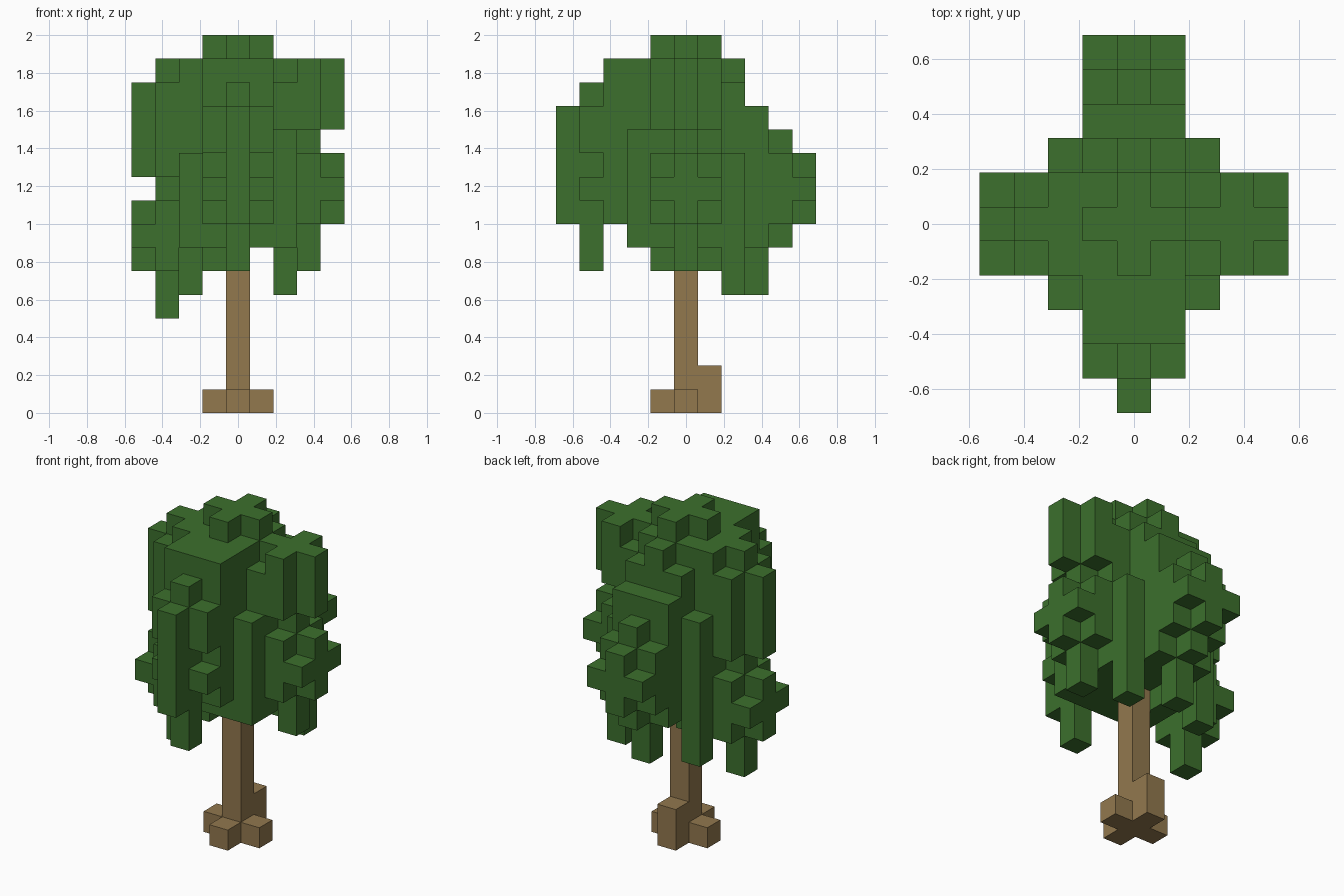
import bpy
import bmesh
from mathutils import Vector

VOXEL = 0.125

cube = bpy.data.objects.get("Cube")
if cube:
    bpy.data.objects.remove(cube)


def make_material(name, color):
    mat = bpy.data.materials.new(name)
    mat.use_nodes = True
    mat.diffuse_color = color
    mat.node_tree.nodes["Principled BSDF"].inputs["Base Color"].default_value = color
    return mat


def column(cells, x, y, low, high):
    """Fill a vertical run of cells; x and y are single values or ranges."""
    xs = [x] if isinstance(x, int) else x
    ys = [y] if isinstance(y, int) else y
    cells.update((i, j, k) for i in xs for j in ys for k in range(low, high))


def cross(cells, x, y, low, high):
    """Fill a plus-shaped column."""
    column(cells, range(x - 1, x + 2), y, low, high)
    column(cells, x, range(y - 1, y + 2), low, high)


def build(name, cells, mat):
    """Make one blocky mesh holding only the outer faces of the cells."""
    bm = bmesh.new()
    corners = {}

    def vert(point):
        key = tuple(round(c * 2) for c in point)
        if key not in corners:
            corners[key] = bm.verts.new(point * VOXEL)
        return corners[key]

    for cell in sorted(cells):
        centre = Vector(cell) + Vector((0, 0, 0.5))
        for axis in range(3):
            for sign in (-1, 1):
                n = Vector((0, 0, 0))
                n[axis] = sign
                if tuple(int(a + b) for a, b in zip(cell, n)) in cells:
                    continue
                u = Vector((0, 0, 0))
                u[(axis + 1) % 3] = 1
                v = n.cross(u)
                loop = [-u - v, u - v, u + v, v - u]
                bm.faces.new([vert(centre + (n + c) / 2) for c in loop])
    mesh = bpy.data.meshes.new(name)
    bm.to_mesh(mesh)
    bm.free()
    mesh.materials.append(mat)
    obj = bpy.data.objects.new(name, mesh)
    bpy.context.collection.objects.link(obj)


bark = make_material("bark brown", (0.287, 0.188, 0.076, 1))
leaf = make_material("leaf green", (0.045, 0.162, 0.026, 1))
arm = range(-1, 2)

# Trunk with spreading roots, the back root taller
trunk = set()
column(trunk, 0, 0, 0, 7)
cross(trunk, 0, 0, 0, 1)
column(trunk, 0, 1, 0, 2)
build("trunk", trunk, bark)

# Crown core and top
crown = set()
column(crown, arm, arm, 7, 15)
cross(crown, 0, 0, 15, 16)
column(crown, -1, arm, 6, 7)
column(crown, 0, 0, 7, 8)
column(crown, (-2, 2), arm, 7, 14)
column(crown, -2, arm, 14, 15)
column(crown, 2, 0, 14, 15)

# Front foliage
column(crown, arm, -2, 7, 15)
column(crown, arm, -3, 8, 15)
column(crown, 0, -4, 6, 14)
column(crown, 0, -5, 8, 13)
column(crown, (-1, 1), -4, 9, 10)
column(crown, (-1, 1), -4, 11, 13)

# Back foliage
column(crown, arm, 2, 7, 14)
column(crown, 0, 2, 14, 15)
column(crown, arm, 3, 7, 13)
column(crown, 0, 3, 5, 7)
column(crown, 0, 4, 7, 12)
column(crown, (-1, 1), 4, 8, 11)
column(crown, 0, 5, 8, 11)
column(crown, (-1, 1), 5, 9, 10)

# Hanging corner strands
column(crown, 2, -2, 7, 12)
column(crown, -2, -2, 7, 11)
column(crown, -2, 2, 5, 12)
column(crown, 2, 2, 5, 11)

# Left clusters
column(crown, 3, 0, 6, 15)
column(crown, 3, (-1, 1), 8, 11)
column(crown, 3, (-1, 1), 12, 15)
column(crown, 4, 0, 8, 11)
column(crown, 4, (-1, 1), 9, 10)
column(crown, 4, 0, 12, 15)

# Right clusters
column(crown, -3, 0, 4, 15)
column(crown, -3, (-1, 1), 6, 9)
column(crown, -3, (-1, 1), 10, 14)
column(crown, -4, 0, 6, 9)
column(crown, -4, (-1, 1), 7, 8)
column(crown, -4, 0, 10, 14)
build("crown", crown, leaf)
